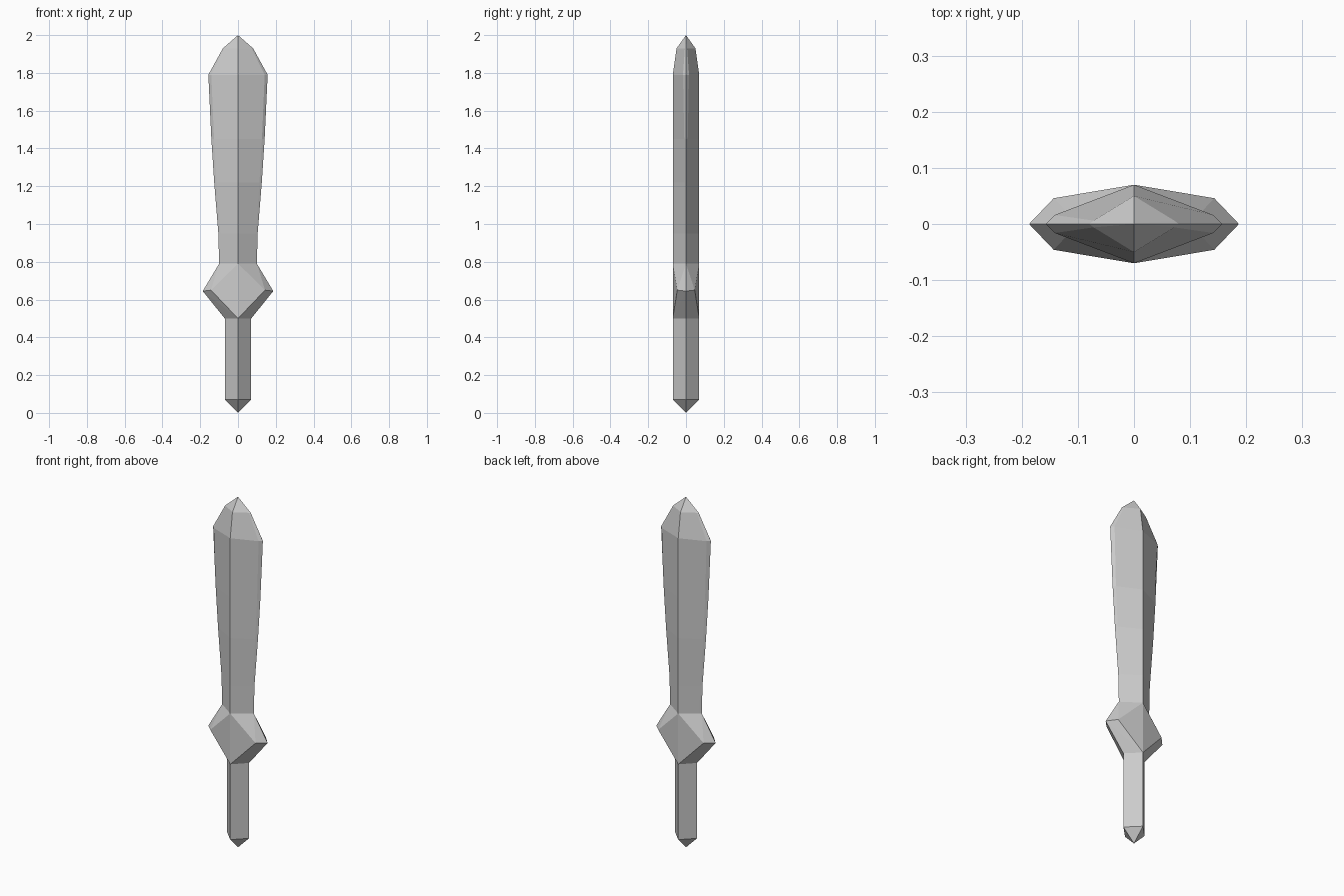
import bpy, bmesh

if "Cube" in bpy.data.objects:
    bpy.data.objects.remove(bpy.data.objects["Cube"])


def finish(name, bm):
    bmesh.ops.recalc_face_normals(bm, faces=bm.faces[:])
    mesh = bpy.data.meshes.new(name)
    bm.to_mesh(mesh)
    bm.free()
    obj = bpy.data.objects.new(name, mesh)
    bpy.context.collection.objects.link(obj)
    return obj


def loft(name, rings, tip):
    """Skin a stack of equal rings and close the last one to a point."""
    bm = bmesh.new()
    loops = [[bm.verts.new(p) for p in ring] for ring in rings]
    n = len(loops[0])
    for a, b in zip(loops, loops[1:]):
        for i in range(n):
            j = (i + 1) % n
            bm.faces.new((a[i], a[j], b[j], b[i]))
    apex = bm.verts.new(tip)
    for i in range(n):
        bm.faces.new((loops[-1][i], loops[-1][(i + 1) % n], apex))
    return finish(name, bm)


def diamond(w, d, z):
    return [(w, 0, z), (0, d, z), (-w, 0, z), (0, -d, z)]


def blade_ring(w, d, z, bulge):
    # diamond with a small bevel beside each cutting edge
    a, b = 0.9 * w, bulge * d
    return [(w, 0, z), (a, b, z), (0, d, z), (-a, b, z),
            (-w, 0, z), (-a, -b, z), (0, -d, z), (a, -b, z)]


# Handle with pointed pommel
loft("handle", [diamond(0.07, 0.07, 0.50), diamond(0.07, 0.07, 0.07)], (0, 0, 0))

# Blade, flaring towards the tip
sections = [(0.10, 0.07, 0.79, 0.10), (0.104, 0.07, 0.95, 0.10),
            (0.126, 0.07, 1.22, 0.11), (0.141, 0.07, 1.45, 0.13),
            (0.157, 0.07, 1.79, 0.23), (0.08, 0.05, 1.93, 0.12)]
loft("blade", [blade_ring(*s) for s in sections], (0, 0, 2.0))

# Faceted guard, open where the handle and blade join
bm = bmesh.new()
middle = [(sx * 0.143, sy * 0.046, 0.65) for sx in (-1, 1) for sy in (-1, 1)]
middle += [(-0.187, 0, 0.645), (0.187, 0, 0.645)]
for p in diamond(0.07, 0.07, 0.50) + middle + diamond(0.10, 0.07, 0.79):
    bm.verts.new(p)
bmesh.ops.convex_hull(bm, input=bm.verts[:])
bm.normal_update()
caps = [f for f in bm.faces if abs(f.normal.z) > 0.99]
bmesh.ops.delete(bm, geom=caps, context='FACES_ONLY')
finish("guard", bm)
